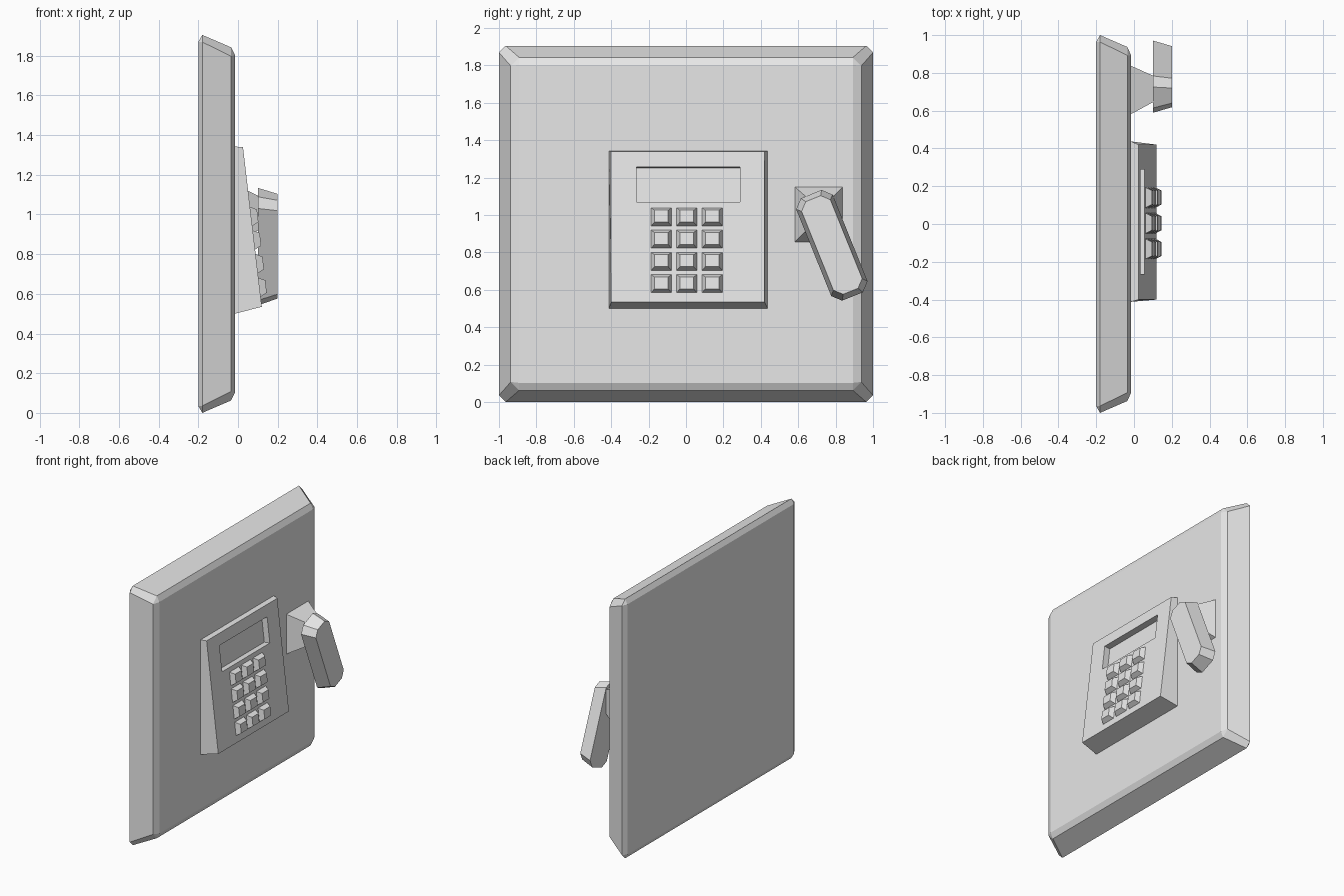
import bpy, bmesh, math
from mathutils import Vector

if "Cube" in bpy.data.objects:
    bpy.data.objects.remove(bpy.data.objects["Cube"])

grey = bpy.data.materials.new("light_grey")
grey.diffuse_color = (0.8, 0.8, 0.8, 1)
grey.use_nodes = True
grey.node_tree.nodes["Principled BSDF"].inputs["Base Color"].default_value = grey.diffuse_color


def loft(name, rings):
    """Skin a stack of equal-length rings and cap both ends."""
    bm = bmesh.new()
    rows = [[bm.verts.new(p) for p in ring] for ring in rings]
    n = len(rows[0])
    for a, b in zip(rows, rows[1:]):
        for i in range(n):
            j = (i + 1) % n
            bm.faces.new((a[i], a[j], b[j], b[i]))
    bm.faces.new(rows[0][::-1])
    bm.faces.new(rows[-1])
    bmesh.ops.remove_doubles(bm, verts=bm.verts, dist=1e-5)
    bmesh.ops.recalc_face_normals(bm, faces=bm.faces)
    me = bpy.data.meshes.new(name)
    bm.to_mesh(me)
    bm.free()
    me.materials.append(grey)
    ob = bpy.data.objects.new(name, me)
    bpy.context.collection.objects.link(ob)
    return ob


def octagon(x, cy, cz, w, h, c, angle=0.0):
    """Corner-cut rectangle in the yz plane, turned by angle."""
    pts = [(w, h - c), (w - c, h), (c - w, h), (-w, h - c),
           (-w, c - h), (c - w, -h), (w - c, -h), (w, c - h)]
    ca, sa = math.cos(angle), math.sin(angle)
    return [Vector((x, cy + a * ca - b * sa, cz + a * sa + b * ca)) for a, b in pts]


def quad(fx, y0, y1, z0, z1):
    """Rectangle in y and z whose x comes from the function fx(z)."""
    return [Vector((fx(z), y, z)) for y, z in ((y0, z0), (y1, z0), (y1, z1), (y0, z1))]


# Wall plate with bevelled edges
loft("wall_plate", [
    octagon(-0.20, 0, 0.9525, 0.965, 0.918, 0),
    octagon(-0.18, 0, 0.9525, 1.0, 0.9525, 0.036),
    octagon(-0.035, 0, 0.9525, 0.937, 0.89, 0.045),
    octagon(-0.015, 0, 0.9525, 0.892, 0.85, 0)])

# Sloped keypad housing with a recessed screen
slope = 0.118
face = lambda z: 0.12 - (z - 0.535) * slope
normal = Vector((1, 0, slope)).normalized()
flat = lambda z: -0.015
back = quad(flat, -0.412, 0.437, 0.50, 1.342)
front = quad(face, -0.40, 0.42, 0.535, 1.34)
screen = quad(face, -0.265, 0.288, 1.07, 1.257)
loft("keypad_housing", [back, front, screen, [p - normal * 0.045 for p in screen]])

# Tapered keys, three columns by four rows
for r in range(4):
    for c in range(3):
        y, z = -0.132 + c * 0.136, 0.633 + r * 0.119
        base = quad(face, y - 0.055, y + 0.055, z - 0.049, z + 0.049)
        top = quad(face, y - 0.037, y + 0.037, z - 0.032, z + 0.032)
        loft("key_%d_%d" % (r, c), [[p - normal * 0.002 for p in base],
                                    [p + normal * 0.033 for p in top]])

# Handset cradle
loft("handset_cradle", [
    quad(flat, 0.582, 0.837, 0.857, 1.15),
    quad(lambda z: 0.101, 0.645, 0.785, 0.92, 1.095)])

# Tilted handset
tilt = math.radians(22)
loft("handset", [
    octagon(0.10, 0.78, 0.838, 0.105, 0.295, 0.045, tilt),
    octagon(0.20, 0.78, 0.84, 0.083, 0.267, 0.04, tilt)])
